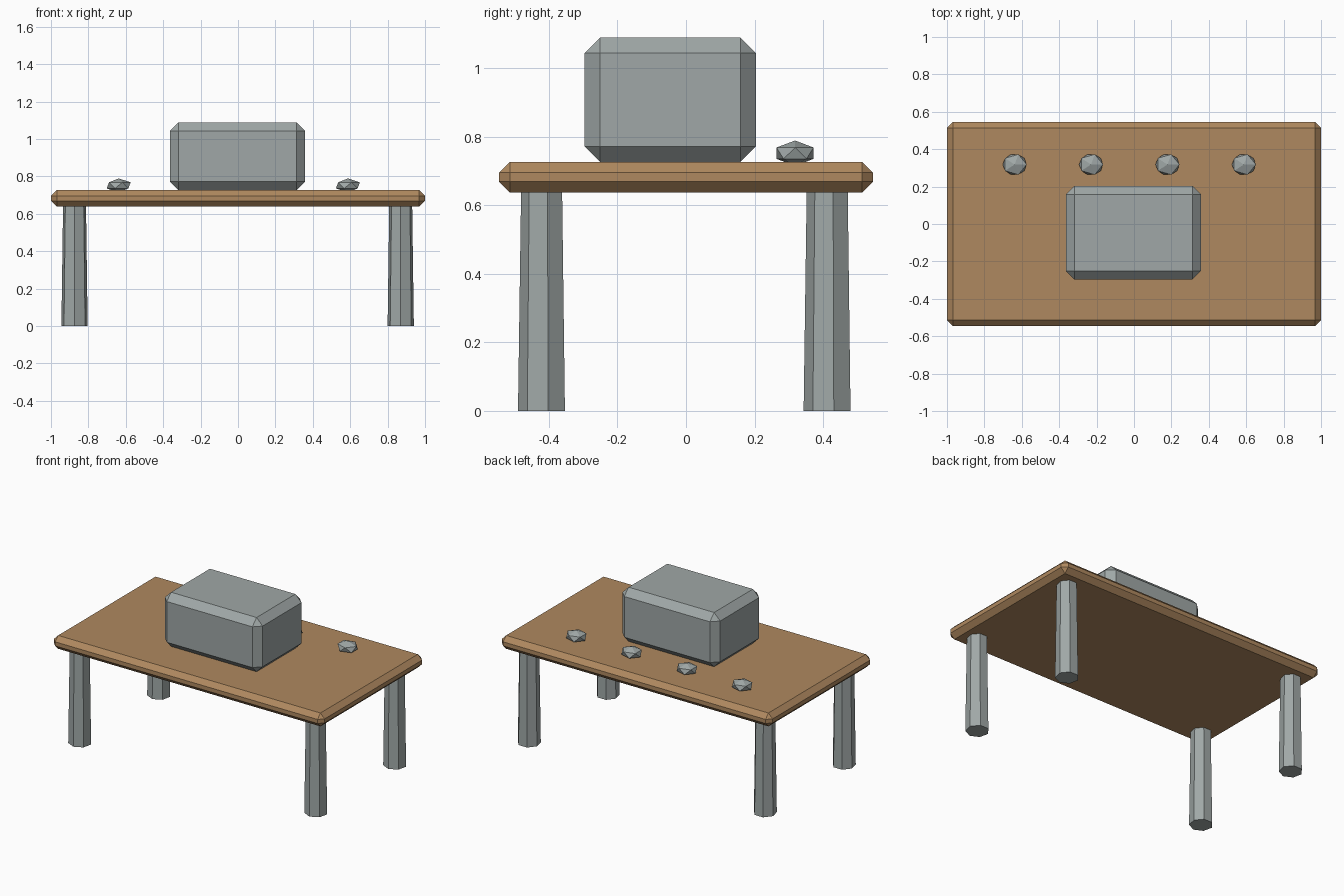
import bpy
import math

if "Cube" in bpy.data.objects:
    bpy.data.objects.remove(bpy.data.objects["Cube"], do_unlink=True)


def material(name, rgb):
    mat = bpy.data.materials.new(name)
    mat.use_nodes = True
    mat.diffuse_color = (*rgb, 1)
    mat.node_tree.nodes["Principled BSDF"].inputs["Base Color"].default_value = (*rgb, 1)
    return mat


wood = material("warm brown wood", (0.43, 0.25, 0.115))
metal = material("grey metal", (0.35, 0.39, 0.385))


def finish(name, mat):
    obj = bpy.context.object
    obj.name = obj.data.name = name
    obj.data.materials.clear()
    obj.data.materials.append(mat)
    return obj


def chamfered_box(name, center, size, chamfer, mat):
    bpy.ops.mesh.primitive_cube_add(size=1, location=center)
    obj = finish(name, mat)
    obj.scale = size
    bpy.ops.object.transform_apply(location=False, rotation=False, scale=True)
    bevel = obj.modifiers.new("chamfer", "BEVEL")
    bevel.width = chamfer
    bevel.segments = 1


TOP = 0.727       # upper surface of the tabletop
UNDER = 0.638     # underside of the tabletop

# Tabletop and the block standing on it
chamfered_box("tabletop", (0, 0, (TOP + UNDER) / 2), (2, 1.09, TOP - UNDER), 0.031, wood)
chamfered_box("block", (-0.003, -0.046, (TOP + 1.089) / 2), (0.722, 0.5, 1.089 - TOP), 0.045, metal)

# Tapered seven-sided legs, one edge facing the front
for side, x in (("right", -0.874), ("left", 0.87)):
    for end, y in (("front", -0.418), ("back", 0.415)):
        bpy.ops.mesh.primitive_cone_add(vertices=7, radius1=0.072, radius2=0.063,
                                        depth=UNDER, location=(x, y, UNDER / 2),
                                        rotation=(0, 0, math.pi))
        finish(f"{end}_{side}_leg", metal)

# Row of flattened faceted knobs along the back
for i in range(4):
    bpy.ops.mesh.primitive_ico_sphere_add(subdivisions=1, radius=1,
                                          location=(-0.638 + 0.4085 * i, 0.318, 0.752))
    knob = finish(f"knob_{i + 1}", metal)
    knob.scale = (0.0715, 0.0635, 0.037)
